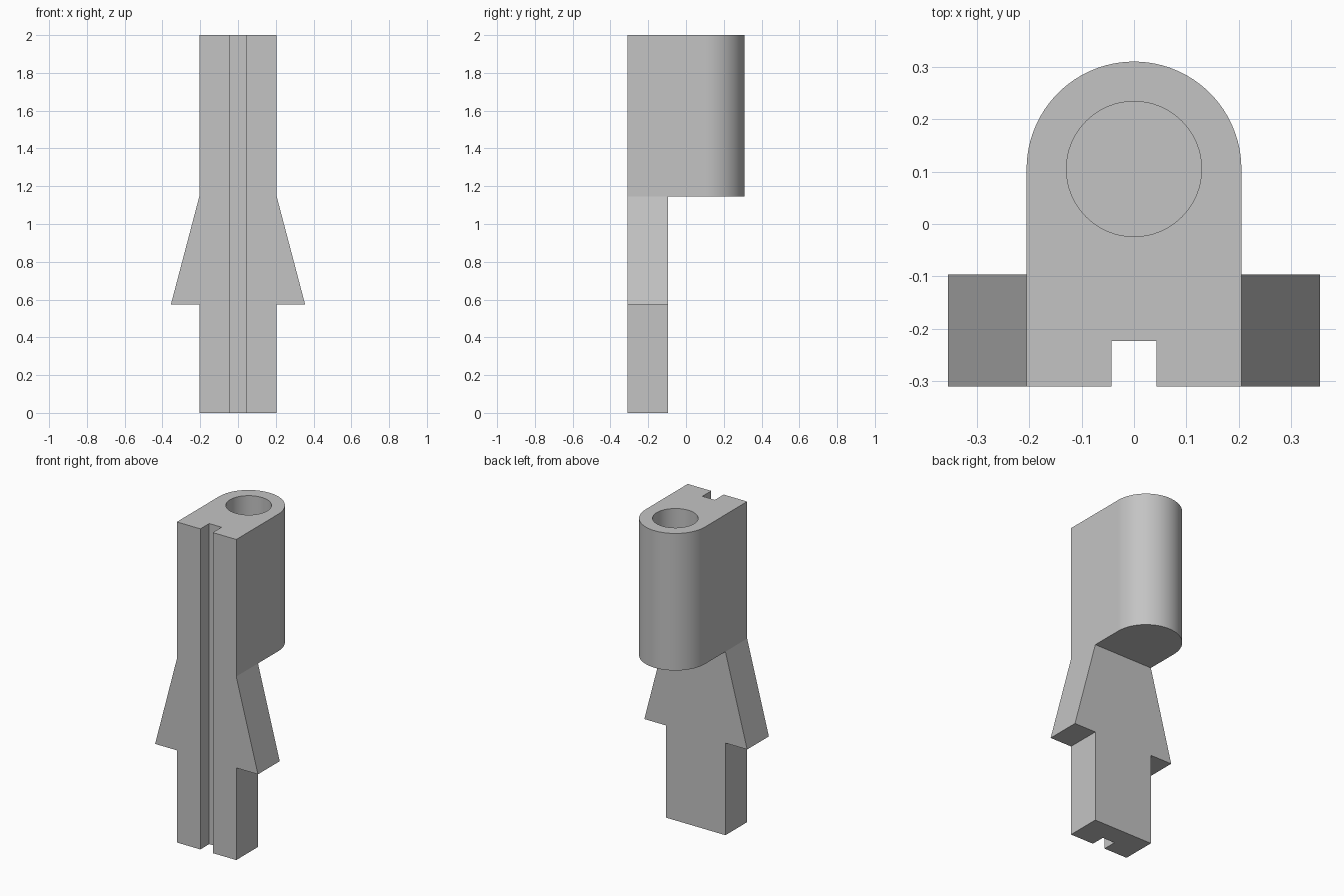
import bpy, bmesh, math
from mathutils import Vector

cube = bpy.data.objects.get("Cube")
if cube:
    bpy.data.objects.remove(cube, do_unlink=True)

HALF, FRONT, BACK = 0.205, -0.31, -0.096
SHOULDER, BARB_Z, TOP = 1.145, 0.575, 2.0
AXIS_Y = 0.105

grey = bpy.data.materials.new("light grey")
grey.use_nodes = True
grey.diffuse_color = (0.55, 0.55, 0.55, 1)
grey.node_tree.nodes["Principled BSDF"].inputs["Base Color"].default_value = grey.diffuse_color


def prism(name, points, travel):
    """Solid made by pushing a flat outline along a vector."""
    bm = bmesh.new()
    face = bm.faces.new([bm.verts.new(p) for p in points])
    pushed = bmesh.ops.extrude_face_region(bm, geom=[face])["geom"]
    bmesh.ops.translate(bm, vec=Vector(travel),
                        verts=[v for v in pushed if isinstance(v, bmesh.types.BMVert)])
    bmesh.ops.recalc_face_normals(bm, faces=bm.faces)
    mesh = bpy.data.meshes.new(name)
    bm.to_mesh(mesh)
    bm.free()
    mesh.materials.append(grey)
    obj = bpy.data.objects.new(name, mesh)
    bpy.context.collection.objects.link(obj)
    return obj


def arc(radius, sweep, steps, z):
    return [(radius * math.cos(sweep * i / steps),
             AXIS_Y + radius * math.sin(sweep * i / steps), z) for i in range(steps + 1)]


def combine(target, tool, operation):
    mod = target.modifiers.new(operation, "BOOLEAN")
    mod.operation, mod.object, mod.solver = operation, tool, "EXACT"
    bpy.context.view_layer.objects.active = target
    bpy.ops.object.modifier_apply(modifier=mod.name)
    bpy.data.objects.remove(tool, do_unlink=True)


# Flat stem with a barb on each side
side = [(HALF, 0), (HALF, BARB_Z), (0.355, BARB_Z), (HALF, SHOULDER)]
outline = side + [(-x, z) for x, z in reversed(side)]
body = prism("barbed_stem_holder", [(x, FRONT, z) for x, z in outline], (0, BACK - FRONT, 0))

# Round-backed head
head = prism("head", [(-HALF, FRONT, SHOULDER), (HALF, FRONT, SHOULDER)]
             + arc(HALF, math.pi, 48, SHOULDER), (0, 0, TOP - SHOULDER))
combine(body, head, "UNION")

# Blind bore from the top
bore = prism("bore", arc(0.129, math.tau, 64, 1.23)[:-1], (0, 0, 1))
combine(body, bore, "DIFFERENCE")

# Groove along the whole front
groove = prism("groove", [(-0.043, -0.4, -0.1), (0.043, -0.4, -0.1),
                          (0.043, -0.223, -0.1), (-0.043, -0.223, -0.1)], (0, 0, 2.2))
combine(body, groove, "DIFFERENCE")

# Merge flat seams, then smooth the curved walls only
bm = bmesh.new()
bm.from_mesh(body.data)
bmesh.ops.remove_doubles(bm, verts=bm.verts, dist=0.0001)
bmesh.ops.dissolve_limit(bm, angle_limit=math.radians(0.5), verts=bm.verts, edges=bm.edges)
bm.to_mesh(body.data)
bm.free()
body.select_set(True)
bpy.context.view_layer.objects.active = body
bpy.ops.object.shade_smooth_by_angle(angle=math.radians(12))
